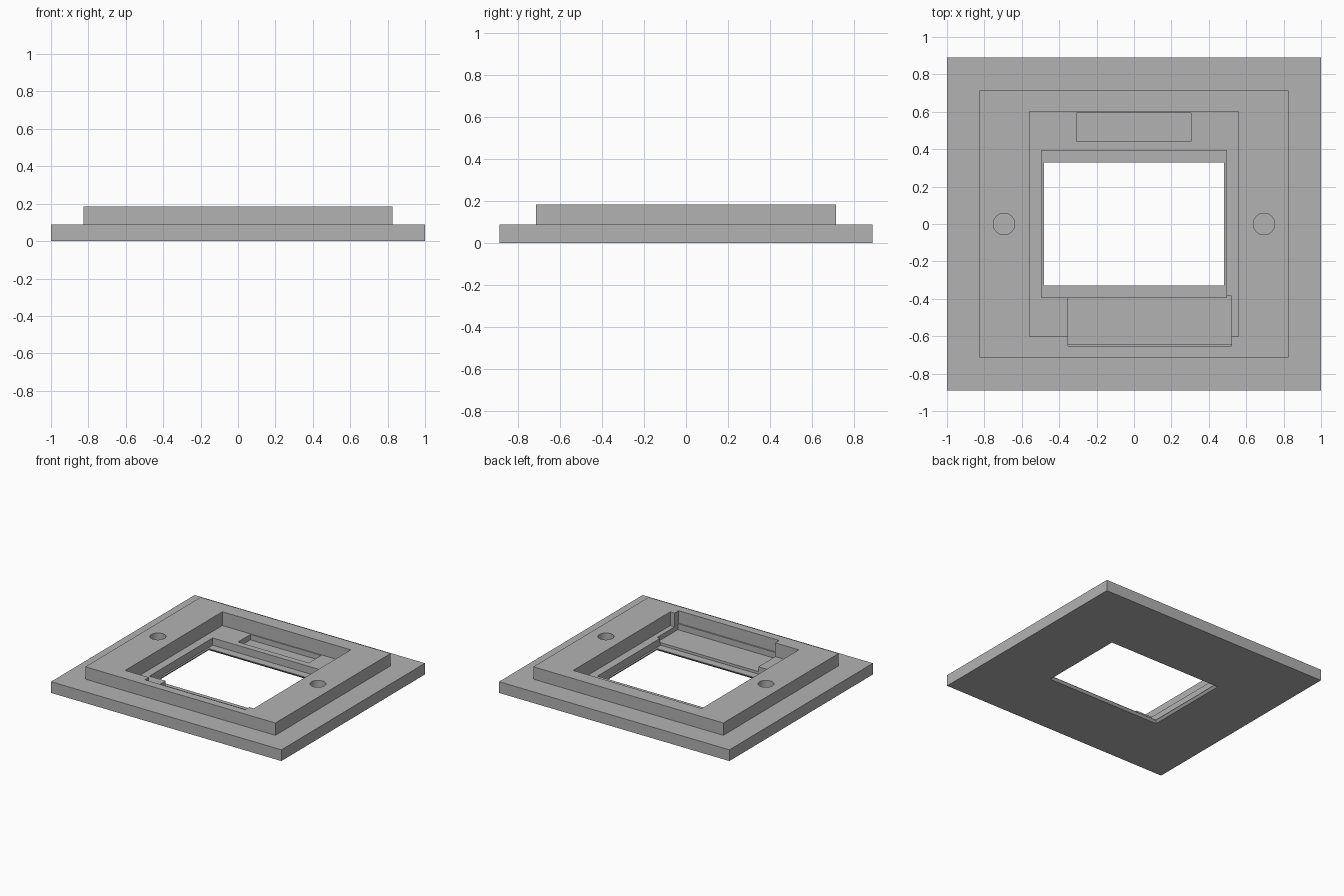
import bpy
import bmesh

cube = bpy.data.objects.get("Cube")
if cube:
    bpy.data.objects.remove(cube, do_unlink=True)

TOP = 0.185      # upper face of the raised block
OVER = 0.3       # cutters reach above the part

grey = bpy.data.materials.new("plain_grey")
grey.use_nodes = True
colour = (0.448, 0.448, 0.448, 1)
grey.diffuse_color = colour
grey.node_tree.nodes["Principled BSDF"].inputs["Base Color"].default_value = colour


def finish(name, bm):
    mesh = bpy.data.meshes.new(name)
    bm.to_mesh(mesh)
    bm.free()
    mesh.materials.append(grey)
    obj = bpy.data.objects.new(name, mesh)
    bpy.context.collection.objects.link(obj)
    return obj


def box(name, x0, x1, y0, y1, z0, z1, flare=0):
    """Box between limits; flare widens its lower face."""
    bm = bmesh.new()
    bmesh.ops.create_cube(bm, size=1)
    for v in bm.verts:
        low = v.co.z < 0
        grow = flare if low else 0
        v.co.x = x1 + grow if v.co.x > 0 else x0 - grow
        v.co.y = y1 + grow if v.co.y > 0 else y0 - grow
        v.co.z = z0 if low else z1
    return finish(name, bm)


def centred(name, x, y, z0, z1, flare=0):
    return box(name, -x, x, -y, y, z0, z1, flare)


def cylinder(name, x, radius, z0, z1):
    bm = bmesh.new()
    bmesh.ops.create_cone(bm, cap_ends=True, segments=48, radius1=radius,
                          radius2=radius, depth=z1 - z0)
    bmesh.ops.translate(bm, verts=bm.verts, vec=(x, 0, (z0 + z1) / 2))
    return finish(name, bm)


def combine(target, tool, operation):
    tool.hide_render = True
    mod = target.modifiers.new(tool.name, "BOOLEAN")
    mod.operation = operation
    mod.solver = "EXACT"
    mod.object = tool
    bpy.context.view_layer.objects.active = target
    bpy.ops.object.modifier_apply(modifier=mod.name)
    bpy.data.objects.remove(tool, do_unlink=True)


# Stepped frame: wide base plate with a raised block
frame = centred("mounting_frame", 1, 0.89, 0, 0.088)
combine(frame, centred("raised_block", 0.825, 0.715, 0.04, TOP), "UNION")

# Recesses, window and screw holes
cutters = [
    centred("main_recess", 0.558, 0.602, 0.077, OVER),
    centred("inner_recess", 0.494, 0.392, 0.02, OVER),
    centred("window", 0.48, 0.329, -0.01, 0.1),
    centred("window_chamfer", 0.479, 0.328, -0.002, 0.019, flare=0.017),
    box("back_slot", -0.308, 0.306, 0.44, 0.594, 0.035, OVER),
    box("front_recess", -0.353, 0.52, -0.641, -0.386, 0.04, OVER),
    box("front_ledge", -0.353, 0.52, -0.651, -0.5, 0.087, OVER),
]
for side in (-1, 1):
    cutters.append(cylinder("screw_hole", side * 0.695, 0.057, 0.08, OVER))
for cutter in cutters:
    combine(frame, cutter, "DIFFERENCE")

# Smooth hole walls, keep sharp edges
for obj in bpy.context.selected_objects:
    obj.select_set(False)
frame.select_set(True)
bpy.context.view_layer.objects.active = frame
bpy.ops.object.shade_smooth_by_angle(angle=0.5)
